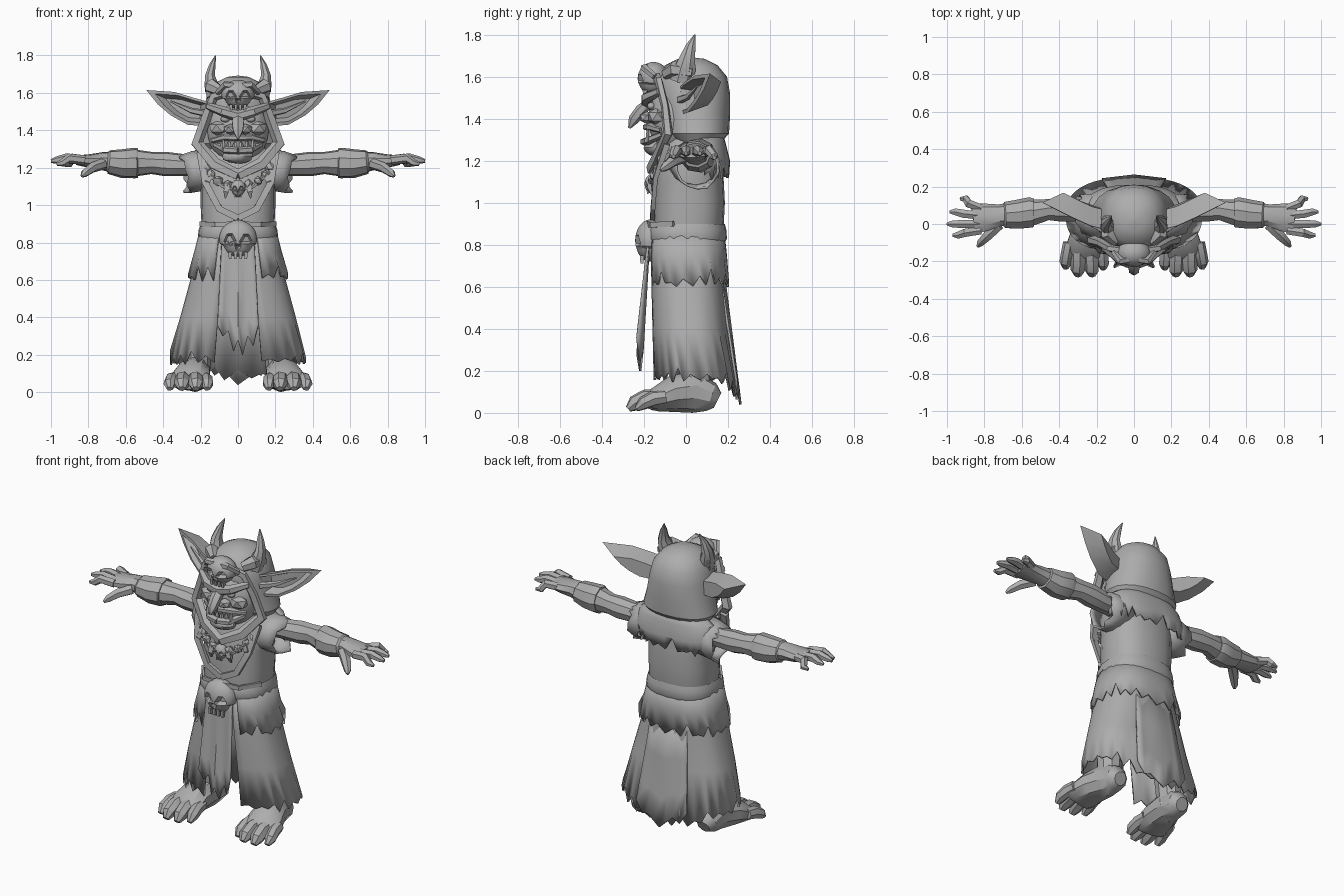
import bpy, bmesh, math, random
from mathutils import Vector

random.seed(4)
TAU = math.tau
grey = bpy.data.materials.new("stone_grey")
grey.diffuse_color = (0.42, 0.42, 0.42, 1)


def finish(name, bm, mirror=False, thick=0, angle=32):
    bmesh.ops.recalc_face_normals(bm, faces=bm.faces)
    me = bpy.data.meshes.new(name)
    bm.to_mesh(me)
    bm.free()
    me.materials.append(grey)
    ob = bpy.data.objects.new(name, me)
    bpy.context.collection.objects.link(ob)
    bpy.ops.object.select_all(action='DESELECT')
    ob.select_set(True)
    bpy.context.view_layer.objects.active = ob
    bpy.ops.object.shade_smooth_by_angle(angle=math.radians(angle))
    if thick:
        m = ob.modifiers.new("thickness", 'SOLIDIFY')
        m.thickness = thick
        m.offset = -1
    if mirror:
        ob.modifiers.new("mirror", 'MIRROR').use_mirror_merge = False
    return ob


def skin(bm, rows, closed=True, caps=False):
    vs = [[bm.verts.new(p) for p in r] for r in rows]
    n = len(vs[0])
    for a, b in zip(vs, vs[1:]):
        for i in range(n if closed else n - 1):
            j = (i + 1) % n
            bm.faces.new((a[i], a[j], b[j], b[i]))
    if caps:
        bm.faces.new(vs[0])
        bm.faces.new(vs[-1])


def shell(name, rings, n, gap=0.0, start=None, hem=None, thick=0.0, caps=False, power=0.8):
    """Upright cloth or body; each ring is z, half width, front y, back y."""
    a0 = gap if start is None else start
    closed = a0 == 0
    rows = []
    for k, (z, rx, yf, yb) in enumerate(rings):
        row = []
        for i in range(n):
            t = a0 + (TAU - 2 * a0) * i / (n if closed else n - 1)
            s, c = math.sin(t), math.cos(t)
            x = rx * math.copysign(abs(s) ** power, s)
            y = (yf + yb) / 2 - (yb - yf) / 2 * math.copysign(abs(c) ** power, c)
            row.append((x, y, z + (hem(t, i) if hem and k == len(rings) - 1 else 0)))
        rows.append(row)
    bm = bmesh.new()
    skin(bm, rows, closed, caps)
    return finish(name, bm, thick=thick)


def tube(name, pts, sides=7, up=(0, 0, 1), mirror=True, caps=True, jag=0, thick=0, bm=None):
    """Tapered limb; each point is x, y, z, side radius, up radius."""
    own = bm is None
    bm = bm or bmesh.new()
    P = [Vector(p[:3]) for p in pts]
    rows = []
    for k, p in enumerate(pts):
        d = (P[min(k + 1, len(P) - 1)] - P[max(k - 1, 0)]).normalized()
        s = d.cross(Vector(up)).normalized()
        u = s.cross(d)
        row = []
        for i in range(sides):
            a = TAU * (i + 0.5) / sides
            e = d * random.uniform(-jag, jag) if k == len(pts) - 1 else d * 0
            row.append(P[k] + s * (p[3] * math.cos(a)) + u * (p[4] * math.sin(a)) + e)
        rows.append(row)
    skin(bm, rows, True, caps)
    if own:
        return finish(name, bm, mirror, thick)


def blob(name, c, r, mirror=False, sub=2, rough=0.0):
    bm = bmesh.new()
    bmesh.ops.create_icosphere(bm, subdivisions=sub, radius=1)
    for v in bm.verts:
        f = 1 + random.uniform(-rough, rough)
        v.co = Vector(c) + Vector([v.co[i] * r[i] * f for i in range(3)])
    return finish(name, bm, mirror)


def skull(name, c, r):
    """Bone skull with sunken eyes and nose and a narrow jaw."""
    bm = bmesh.new()
    bmesh.ops.create_icosphere(bm, subdivisions=4, radius=1)
    for v in bm.verts:
        x, y, z = v.co
        if y < 0:
            if math.hypot(abs(x) - 0.42, (z + 0.05) * 1.2) < 0.27:
                y += 0.42
            if math.hypot(x * 1.3, z + 0.42) < 0.15:
                y += 0.35
        if z < -0.35:
            x *= 0.85
            y = max(y, -0.75) if z < -0.62 else y
        v.co = (c[0] + x * r[0], c[1] + y * r[1], c[2] + z * r[2])
    finish(name, bm, angle=25)
    for i in range(4):
        x = c[0] + (i - 1.5) * r[0] * 0.28
        tube(name + "_tooth", [(x, c[1] - r[1] * .55, c[2] - r[2] * .7, r[0] * .13, r[1] * .2),
                               (x, c[1] - r[1] * .55, c[2] - r[2] * 1.08, r[0] * .1, r[1] * .15)],
             4, (0, 1, 0), False)


def ragged(low, high, back=0.0):
    return lambda t, i: random.uniform(low, high) * (1 if i % 2 else -0.4) - back * max(0, -math.cos(t)) ** 3


# robe
shell("skirt", [(.86, .195, -.16, .175), (.62, .25, -.17, .185), (.4, .31, -.165, .205), (.17, .365, -.16, .25)],
      43, gap=.27, hem=ragged(.0, .06, .09), thick=.012)
shell("overskirt", [(.87, .205, -.172, .182), (.75, .235, -.18, .195), (.62, .268, -.178, .205)],
      37, gap=.42, hem=ragged(.0, .07), thick=.012)
shell("torso", [(.83, .19, -.15, .17), (.9, .195, -.15, .18), (1.0, .2, -.15, .185), (1.1, .2, -.145, .18),
                (1.2, .215, -.13, .17), (1.28, .19, -.1, .16), (1.34, .12, -.08, .13)], 20, caps=True)
shell("belt", [(.81, .208, -.17, .185), (.83, .215, -.18, .195), (.87, .21, -.178, .192), (.9, .2, -.165, .185)], 24)
shell("capelet", [(1.35, .15, -.06, .17), (1.28, .25, -.09, .19), (1.2, .27, -.09, .21), (1.13, .26, -.08, .205)],
      25, start=1.7, hem=ragged(.0, .07), thick=.012)

# front cloth panel with a pointed hem
bm = bmesh.new()
rows = []
hem = [.36, .3, .33, .22, .28, .2, .3, .25, .36]
for k in range(6):
    v = k / 5
    rows.append([((i / 4 - 1) * (.085 + .02 * v), -.18 - .045 * v - .012 * math.cos(i * 1.6) * v,
                  .86 + (hem[i] - .86) * v) for i in range(9)])
skin(bm, rows, False)
finish("front_panel", bm, thick=.012)

# back cloth panel hanging low
bm = bmesh.new()
hem = [.16, .09, .12, .08, .04, .07, .1, .09, .16]
skin(bm, [[((i / 4 - 1) * (.12 + .05 * v), .18 + .085 * v - .02 * abs(i / 4 - 1), .7 + (hem[i] - .7) * v)
           for i in range(9)] for v in (0, .4, .75, 1)], False)
finish("back_panel", bm, thick=.012)

# tunic trim, sleeves
tube("tunic_trim", [(.2, -.09, 1.28, .03, .02), (.175, -.145, 1.12, .025, .015), (.1, -.157, .98, .025, .015),
                    (0, -.16, .93, .025, .015)], 4, (0, 1, 0))
tube("sleeve", [(.15, .04, 1.19, .13, .11), (.23, .05, 1.18, .115, .11), (.29, .055, 1.165, .105, .105)],
     14, caps=False, jag=.03, thick=.012)

# arms and hands
tube("arm", [(.16, .06, 1.22, .07, .06), (.3, .07, 1.215, .06, .06), (.39, .075, 1.22, .066, .066),
             (.46, .075, 1.225, .058, .06), (.54, .06, 1.225, .07, .072), (.62, .05, 1.225, .07, .065),
             (.72, .045, 1.235, .06, .05), (.79, .035, 1.235, .075, .038), (.86, .025, 1.24, .085, .026)], 9)
tube("bracer", [(.535, .06, 1.225, .075, .08), (.55, .06, 1.225, .084, .083), (.62, .05, 1.222, .08, .078),
                (.69, .046, 1.23, .072, .064), (.7, .046, 1.23, .06, .05)], 9)
for by, tx, ty, tz in [(.085, .93, .135, 1.215), (.045, .985, .065, 1.235), (.0, 1.0, .0, 1.235), (-.035, .97, -.06, 1.22)]:
    tube("finger", [(.82, by, 1.24, .024, .026), ((.84 + tx) / 2, (by + ty) / 2, 1.25, .025, .026),
                    (tx - .03, ty, tz + .005, .021, .02), (tx, ty, tz, .009, .01)], 6)
tube("thumb", [(.72, -.005, 1.22, .03, .03), (.78, -.06, 1.2, .03, .028), (.82, -.1, 1.17, .022, .022),
               (.835, -.12, 1.155, .008, .009)], 6)

# legs and feet
tube("leg", [(.19, .02, .5, .08, .08), (.215, .04, .22, .07, .075), (.22, .05, .08, .07, .075)], 9, (0, 1, 0))
tube("foot", [(.225, .15, .06, .04, .04), (.225, .12, .075, .07, .07), (.225, .04, .1, .08, .1),
              (.245, -.06, .09, .1, .088), (.26, -.15, .06, .115, .056), (.265, -.18, .045, .1, .035)], 10)
for bx, tx, ty, r in [(.175, .165, -.24, .034), (.23, .225, -.275, .04), (.295, .3, -.275, .04), (.345, .365, -.235, .034)]:
    tube("toe", [(bx, -.1, .075, r, r), ((bx + tx) / 2, ty + .08, .068, r * 1.05, r * 1.1),
                 (tx, ty + .03, .045, r, r * .95), (tx, ty, .018, r * .5, r * .4)], 7)

# hood and head
shell("hood", [(1.29, .2, -.06, .17), (1.33, .225, -.1, .205), (1.42, .2, -.12, .21), (1.52, .182, -.14, .21),
               (1.6, .162, -.135, .195), (1.655, .12, -.1, .15), (1.685, .06, -.04, .09), (1.692, .005, .02, .03)],
      20, caps=True, power=.9)
tube("hood_rim", [(0, -.15, 1.62, .025, .02), (.13, -.13, 1.58, .025, .02), (.175, -.1, 1.46, .03, .02),
                  (.22, -.085, 1.33, .035, .025), (.125, -.14, 1.22, .035, .02), (0, -.17, 1.16, .03, .02)],
     5, (0, 1, 0))
blob("face", (0, -.06, 1.4), (.165, .12, .18), sub=3)
tube("brow", [(0, -.185, 1.475, .03, .03), (.08, -.185, 1.5, .03, .028), (.16, -.125, 1.53, .02, .02)], 6)
blob("eye", (.068, -.165, 1.46), (.026, .02, .018), True)
blob("cheek", (.1, -.135, 1.41), (.06, .05, .045), True, 1)
blob("nostril", (.04, -.185, 1.405), (.04, .04, .03), True, 1)
tube("nose", [(0, -.15, 1.5, .03, .02), (0, -.215, 1.44, .036, .028), (0, -.25, 1.395, .03, .026),
              (0, -.27, 1.355, .006, .006)], 6, (0, 1, 0), False)
tube("upper_lip", [(0, -.185, 1.36, .022, .018), (.07, -.17, 1.362, .022, .018), (.135, -.115, 1.345, .018, .015)], 6)
tube("lower_lip", [(0, -.195, 1.29, .025, .02), (.065, -.18, 1.295, .025, .02), (.12, -.11, 1.325, .02, .015)], 6)
blob("chin", (0, -.145, 1.262), (.085, .055, .042), False, 2, .05)
for x, h in [(.015, .03), (.047, .035), (.08, .045)]:
    tube("tooth", [(x, -.18, 1.295, .014, .01), (x, -.182, 1.31 + h * .4, .013, .009), (x, -.18, 1.31 + h, .004, .004)],
         5, (0, 1, 0))

# ears: folded leaf, hollow in front and rounded behind
bm = bmesh.new()
rim = [Vector(p) for p in [(.15, -.03, 1.55), (.23, -.01, 1.572), (.34, .04, 1.605), (.49, .115, 1.615),
                           (.43, .085, 1.54), (.36, .05, 1.48), (.27, .01, 1.43), (.16, -.02, 1.42)]]
mid = Vector((.26, .02, 1.515))
inner = [p.lerp(mid, .2) + Vector((0, -.006, 0)) for p in rim]
deep = [p.lerp(mid, .45) + Vector((0, .045, 0)) for p in rim]
back = [p.lerp(mid, .4) + Vector((-.02, .09, 0)) for p in rim]
skin(bm, [deep, inner, rim, back], caps=True)
finish("ear", bm, True)
tube("ear_fold", [(.17, -.03, 1.49, .018, .02), (.25, .01, 1.505, .014, .016), (.36, .055, 1.555, .004, .005)], 5)

# horns
tube("horn", [(.125, -.02, 1.58, .045, .06), (.142, -.005, 1.64, .04, .055), (.15, .008, 1.69, .028, .04),
              (.138, .022, 1.745, .019, .025), (.12, .042, 1.8, .003, .003)], 8, (0, 1, 0))
tube("horn_root", [(.1, -.1, 1.61, .02, .03), (.14, -.06, 1.635, .04, .04), (.15, .03, 1.62, .03, .03)], 6)

# skulls on forehead and belt
skull("forehead_skull", (0, -.155, 1.592), (.088, .075, .078))
tube("forehead_bone", [(.03, -.19, 1.64, .02, .02), (.07, -.2, 1.645, .02, .018), (.11, -.15, 1.6, .015, .015)], 5)
skull("belt_skull", (0, -.17, .82), (.1, .072, .1))
tube("belt_strap", [(0, -.185, .9, .01, .02), (.12, -.165, .895, .01, .018), (.2, -.06, .9, .01, .018)], 4)

# necklace of stones, fangs and a small skull
tube("necklace_cord", [(.17, -.06, 1.26, .012, .012), (.15, -.14, 1.16, .012, .012), (.08, -.165, 1.1, .012, .012),
                       (0, -.17, 1.08, .012, .012)], 5, (0, 1, 0))
for k in range(-4, 5):
    a = k * .33
    x, z = .175 * math.sin(a), 1.24 - .14 * math.cos(a)
    y = -.165 + .05 * abs(math.sin(a)) ** 3
    if k:
        blob("bead", (x, y, z), (.027, .022, .027), False, 1, .2)
    if k % 2:
        tube("fang", [(x, y - .005, z, .02, .014), (x * 1.12, y - .012, z - .035, .02, .014),
                      (x * 1.2, y, z - .07, .005, .004)], 4, (0, 1, 0), False)
skull("necklace_skull", (0, -.165, 1.09), (.04, .032, .045))
